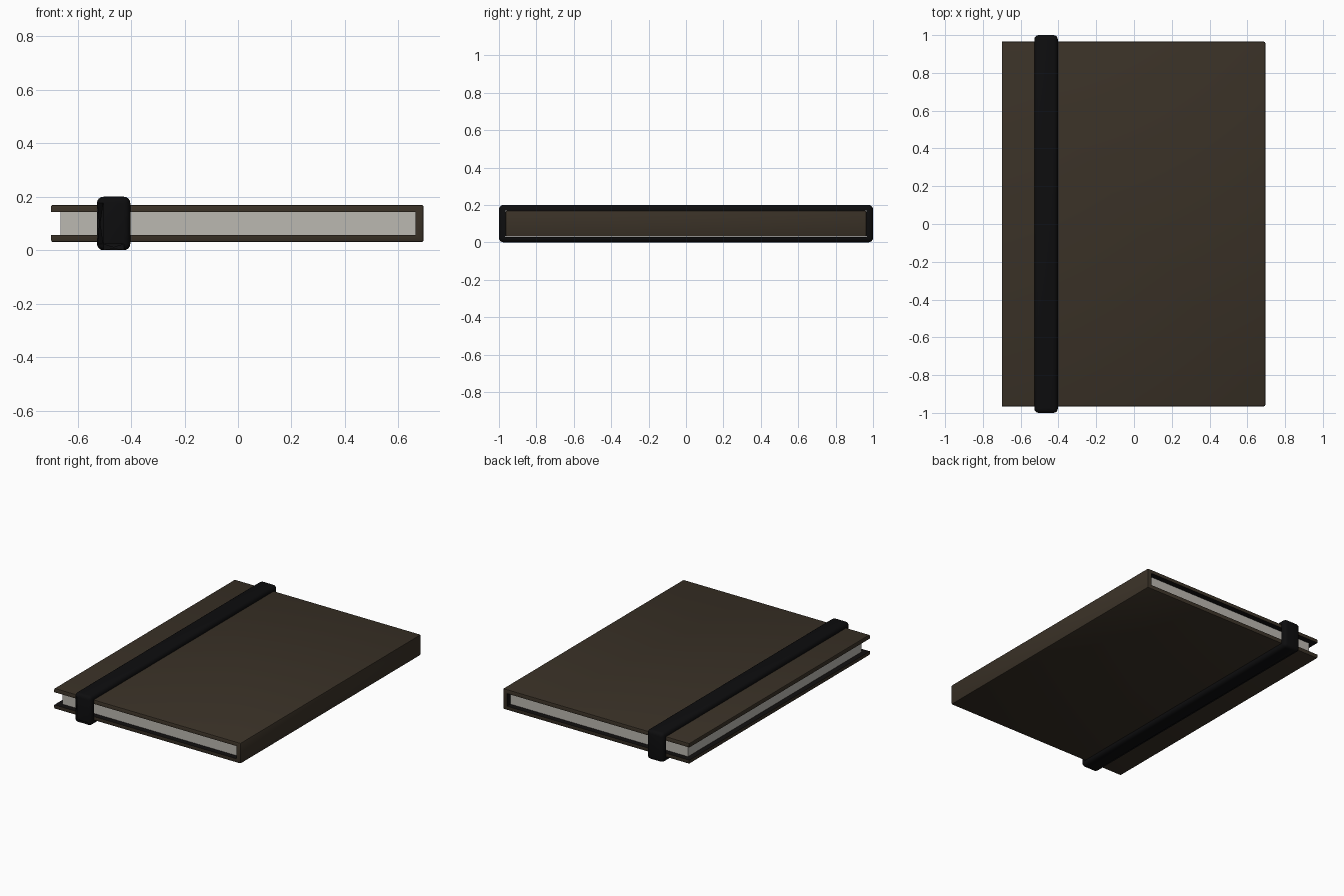
import bpy, bmesh

if "Cube" in bpy.data.objects:
    bpy.data.objects.remove(bpy.data.objects["Cube"])


def material(name, rgb):
    m = bpy.data.materials.new(name)
    m.diffuse_color = (*rgb, 1)
    m.use_nodes = True
    m.node_tree.nodes["Principled BSDF"].inputs["Base Color"].default_value = m.diffuse_color
    return m


BROWN = material("dark brown leather", (0.042, 0.031, 0.020))
LINING = material("black lining", (0.006, 0.005, 0.005))
PAPER = material("pale paper", (0.50, 0.48, 0.44))
ELASTIC = material("black elastic", (0.004, 0.004, 0.0045))


def finish(name, bm, mats, smooth=False):
    bmesh.ops.recalc_face_normals(bm, faces=bm.faces)
    me = bpy.data.meshes.new(name)
    bm.to_mesh(me)
    bm.free()
    ob = bpy.data.objects.new(name, me)
    bpy.context.collection.objects.link(ob)
    for m in mats:
        me.materials.append(m)
    if smooth:
        bpy.ops.object.select_all(action='DESELECT')
        ob.select_set(True)
        bpy.context.view_layer.objects.active = ob
        bpy.ops.object.shade_smooth_by_angle(angle=0.7)
    return ob


def bevel(bm, edges, size, segments):
    bmesh.ops.bevel(bm, geom=edges, offset=size, offset_type='OFFSET',
                    segments=segments, profile=0.5, affect='EDGES')


# Cover: C-shaped profile (two boards and a spine) extruded along y
X0, X1, XI = -0.70, 0.695, 0.665
Z0, Z1, ZA, ZB = 0.03, 0.17, 0.057, 0.143
Y = 0.965
profile = [(X0, Z0), (X1, Z0), (X1, Z1), (X0, Z1),
           (X0, ZB), (XI, ZB), (XI, ZA), (X0, ZA)]
bm = bmesh.new()
face = bm.faces.new([bm.verts.new((x, -Y, z)) for x, z in profile])
ext = bmesh.ops.extrude_face_region(bm, geom=[face], use_keep_orig=True)
bmesh.ops.translate(bm, vec=(0, 2 * Y, 0),
                    verts=[v for v in ext["geom"] if isinstance(v, bmesh.types.BMVert)])


def is_inner(p):
    return ZA - 0.001 < p.z < ZB + 0.001


# Inside faces take the lining colour
for f in bm.faces:
    side = len(f.verts) == 4
    f.material_index = int(side and all(is_inner(v.co) for v in f.verts))
bevel(bm, [e for e in bm.edges if not any(is_inner(v.co) for v in e.verts)], 0.008, 2)
finish("cover", bm, [BROWN, LINING], smooth=True)

# Page block between the boards
bm = bmesh.new()
bmesh.ops.create_cube(bm, size=1)
for v in bm.verts:
    v.co.x *= 2 * 0.664
    v.co.y *= 2 * 0.927
    v.co.z = 0.10 + v.co.z * (ZB - ZA)
finish("page_block", bm, [PAPER])

# Elastic band: rectangular loop round the book, rounded outside
bm = bmesh.new()
rings = []
for x in (-0.528, -0.403):
    for y, za, zb in ((1.0, 0.0, 0.2), (0.966, 0.029, 0.171)):
        rings.append([bm.verts.new((x, a, b)) for a, b in
                      ((-y, za), (y, za), (y, zb), (-y, zb))])
outer_a, inner_a, outer_b, inner_b = rings
for p, q in ((outer_a, inner_a), (outer_b, inner_b), (outer_a, outer_b), (inner_a, inner_b)):
    for i in range(4):
        j = (i + 1) % 4
        bm.faces.new((p[i], p[j], q[j], q[i]))
bm.edges.ensure_lookup_table()
outer = set(outer_a + outer_b)
bevel(bm, [e for e in bm.edges if e.verts[0] in outer and e.verts[1] in outer], 0.024, 4)
finish("elastic_band", bm, [ELASTIC], smooth=True)
